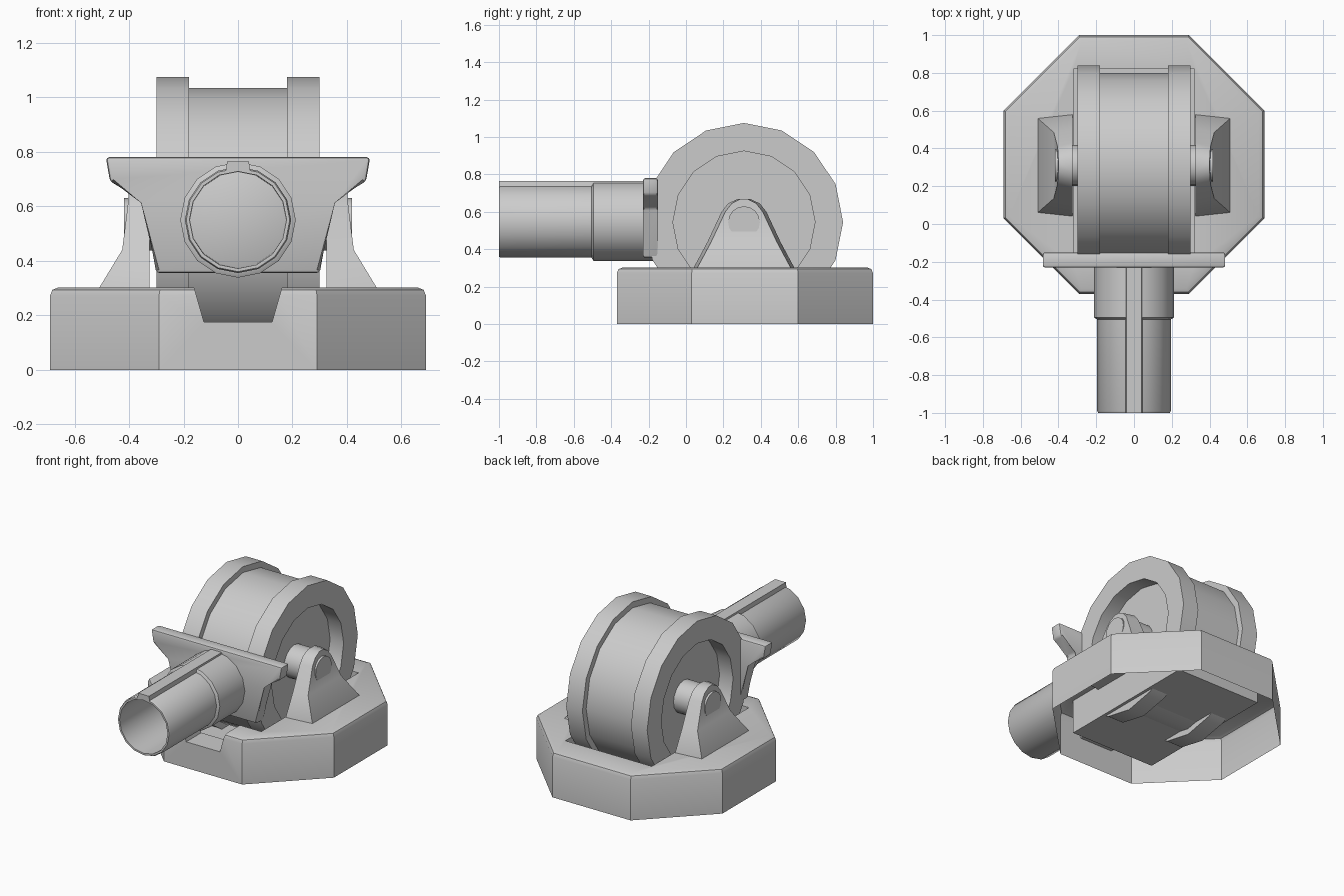
import bpy, bmesh
from math import sin, cos, pi, radians

if "Cube" in bpy.data.objects:
    bpy.data.objects.remove(bpy.data.objects["Cube"])

CY, CZ = 0.31, 0.545   # wheel centre


def finish(bm, name, smooth=True):
    bmesh.ops.remove_doubles(bm, verts=bm.verts, dist=1e-5)
    bmesh.ops.recalc_face_normals(bm, faces=bm.faces)
    me = bpy.data.meshes.new(name)
    bm.to_mesh(me)
    bm.free()
    ob = bpy.data.objects.new(name, me)
    bpy.context.collection.objects.link(ob)
    if smooth:
        shade(ob)
    return ob


def shade(ob):
    bpy.ops.object.select_all(action='DESELECT')
    ob.select_set(True)
    bpy.context.view_layer.objects.active = ob
    bpy.ops.object.shade_smooth_by_angle(angle=radians(35))


def loft(bm, rings, caps=True):
    """Skin a list of closed point rings."""
    vs = [[bm.verts.new(p) for p in r] for r in rings]
    n = len(vs[0])
    for a, b in zip(vs, vs[1:]):
        for i in range(n):
            bm.faces.new((a[i], a[(i + 1) % n], b[(i + 1) % n], b[i]))
    if caps:
        bm.faces.new(vs[0])
        bm.faces.new(vs[-1])
    return vs


def lathe(name, profile, place, n=16):
    """Revolve (radius, distance) points; place maps (d, u, v) to xyz."""
    bm = bmesh.new()
    rings = [[place(d, r * cos(2 * pi * i / n), r * sin(2 * pi * i / n)) for i in range(n)]
             for r, d in profile]
    loft(bm, rings)
    return finish(bm, name)


def wheel_axis(d, u, v):
    return (d, CY + u, CZ + v)


def barrel_axis(d, u, v):
    return (u, d, 0.55 + v)


def prism(name, pts, y0, y1, bevel=0, smooth=True):
    """Extrude an x-z outline along y."""
    bm = bmesh.new()
    loft(bm, [[(x, y, z) for x, z in pts] for y in (y0, y1)])
    if bevel:
        bmesh.ops.bevel(bm, geom=bm.edges[:], offset=bevel, segments=2, profile=0.5, affect='EDGES')
    return finish(bm, name, smooth)


# base: octagonal shell, rounded on top
octagon = [(-.29, -.37), (.29, -.37), (.69, .03), (.69, .60),
           (.29, 1), (-.29, 1), (-.69, .60), (-.69, .03)]
bm = bmesh.new()
low, high = loft(bm, [[(x, y, z) for x, y in octagon] for z in (0, .302)])
rim = [e for e in bm.edges if all(v in high for v in e.verts)]
bmesh.ops.bevel(bm, geom=rim, offset=.03, segments=2, profile=0.5, affect='EDGES')
base = finish(bm, "base", False)

# wheel pit and front notch cut into the base
pit = prism("pit_cutter", [(-.32, .07), (.32, .07), (.32, .5), (-.32, .5)], -.21, .82, smooth=False)
notch = prism("notch_cutter", [(-.125, .175), (.125, .175), (.195, .42), (-.195, .42)],
              -.5, -.1, smooth=False)
for cutter in (pit, notch):
    m = base.modifiers.new("cut", 'BOOLEAN')
    m.operation, m.solver, m.object = 'DIFFERENCE', 'EXACT', cutter
    cutter.hide_render = True
bpy.context.view_layer.update()
cut = bpy.data.meshes.new_from_object(base.evaluated_get(bpy.context.evaluated_depsgraph_get()))
base.modifiers.clear()
base.data = cut
for cutter in (pit, notch):
    bpy.data.objects.remove(cutter)

# open underside
bm = bmesh.new()
bm.from_mesh(cut)
under = [f for f in bm.faces if all(v.co.z < .001 for v in f.verts)]
bmesh.ops.delete(bm, geom=under, context='FACES')
bm.to_mesh(cut)
bm.free()
shade(base)

# drum with two flanges and recessed sides
half = [(0, -.20), (.38, -.20), (.38, -.30), (.53, -.30), (.53, -.18), (.49, -.18)]
lathe("drum", half + [(r, -d) for r, d in reversed(half)], wheel_axis)

# axle, collars and side brackets
rows = [(.27, .27, .51), (.30, .27, .51), (.44, .195, .425), (.60, .12, .405),
        (.645, .085, .402), (.668, .035, .40)]   # height, half width, outer x
for side, label in ((-1, "left"), (1, "right")):
    lathe(label + "_axle", [(.085, side * .19), (.085, side * .418)], wheel_axis)
    lathe(label + "_collar", [(.108, side * .19), (.108, side * .35)], wheel_axis)
    bm = bmesh.new()
    loft(bm, [[(side * .325, CY - w, z), (side * x, CY - max(w - .02, .02), z),
               (side * x, CY + max(w - .02, .02), z), (side * .325, CY + w, z)]
              for z, w, x in rows])
    finish(bm, label + "_bracket")

# front shield plate with side wings
edge = [(.30, .355), (.345, .62), (.47, .692), (.485, .78)]
edge = [(x, z) for x, z in edge]
prism("front_shield", edge + [(-x, z) for x, z in reversed(edge)], -.23, -.15, bevel=.012)

# barrel with bore, thicker sleeve and top rib
lathe("barrel", [(.195, -.16), (.195, -.99), (.19, -1), (.178, -1), (.175, -.3), (.10, -.22), (0, -.20)],
      barrel_axis)
lathe("barrel_sleeve", [(.195, -.17), (.212, -.17), (.212, -.495), (.195, -.505)], barrel_axis)
prism("barrel_rib", [(-.045, .73), (.045, .73), (.04, .765), (-.04, .765)], -1, -.2)
